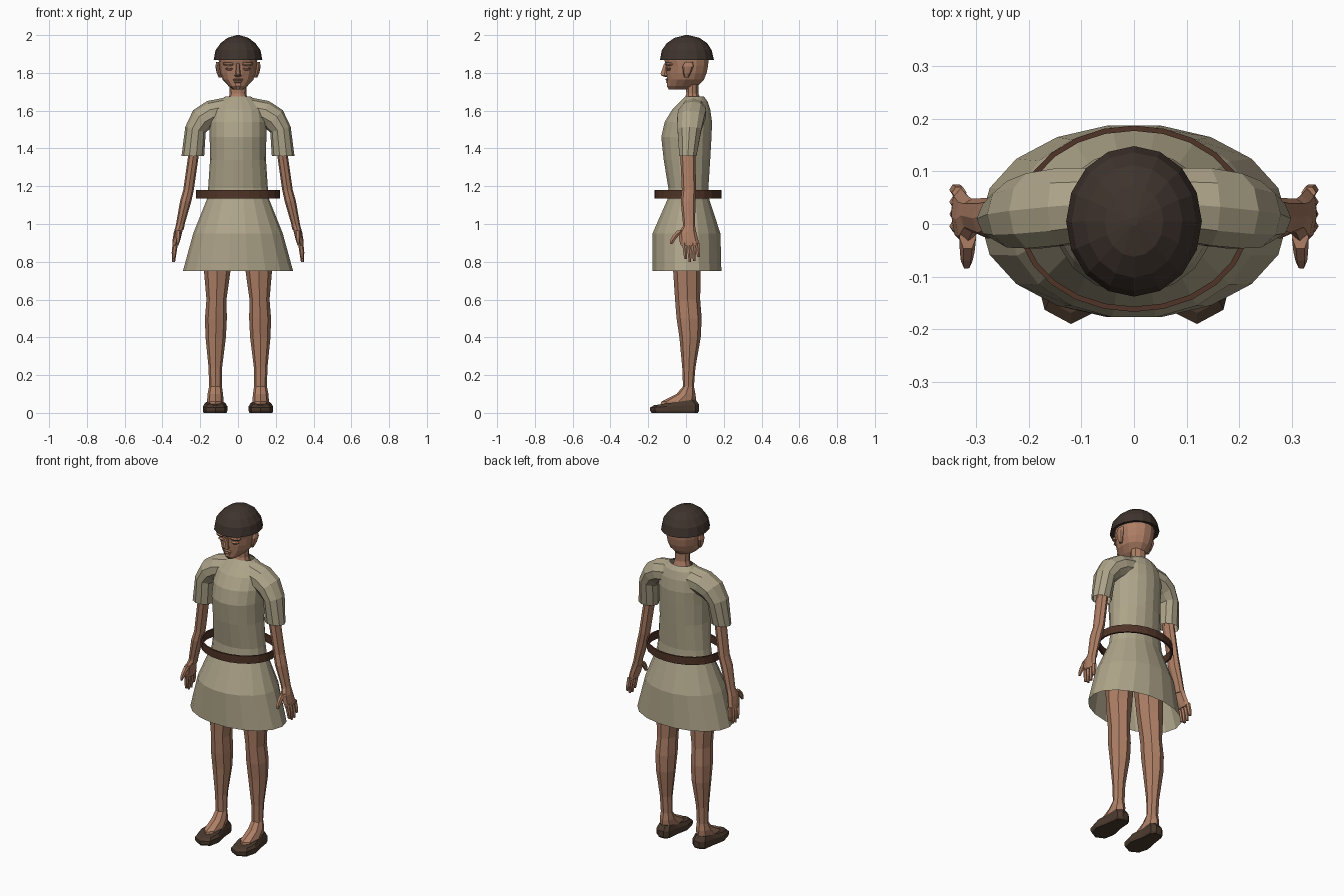
import bpy, bmesh, math

def material(name, rgb):
    m = bpy.data.materials.new(name)
    m.diffuse_color = (*rgb, 1)
    return m

SKIN = material("skin", (.42, .21, .13))
CLOTH = material("cloth", (.42, .37, .25))
CAP = material("cap_brown", (.05, .034, .027))
LEATHER = material("leather", (.08, .034, .02))
SHOE = material("shoe_brown", (.07, .042, .027))

def skin_loops(name, loops, mat, caps=(True, True), mirror=False):
    """Bridge equal-length loops of points into a flat-shaded surface."""
    bm = bmesh.new()
    vs = [[bm.verts.new(p) for p in loop] for loop in loops]
    n = len(vs[0])
    for a, b in zip(vs, vs[1:]):
        for i in range(n):
            j = (i + 1) % n
            bm.faces.new((a[i], a[j], b[j], b[i]))
    if caps[0]:
        bm.faces.new(vs[0][::-1])
    if caps[1]:
        bm.faces.new(vs[-1])
    bmesh.ops.remove_doubles(bm, verts=bm.verts, dist=1e-5)
    bmesh.ops.recalc_face_normals(bm, faces=bm.faces)
    me = bpy.data.meshes.new(name)
    bm.to_mesh(me)
    bm.free()
    me.materials.append(mat)
    ob = bpy.data.objects.new(name, me)
    bpy.context.collection.objects.link(ob)
    if mirror:
        mod = ob.modifiers.new("mirror", 'MIRROR')
        mod.use_clip = False
        mod.use_mirror_merge = False
    return ob

def ring(x, y0, y1, z, rx, n, tilt=0):
    """Elliptic ring from y0 to y1, optionally tilted about the y axis."""
    t, pts = math.radians(tilt), []
    for i in range(n):
        a = 2 * math.pi * i / n
        u = rx * math.cos(a)
        pts.append((x + u * math.cos(t), (y0 + y1) / 2 + (y1 - y0) / 2 * math.sin(a),
                    z + u * math.sin(t)))
    return pts

def loft(name, rows, n, mat, **kw):
    return skin_loops(name, [ring(*r[:5], n, *r[5:]) for r in rows], mat, **kw)

# Tunic body with flared open skirt: x, front, back, height, half width
loft("tunic", [
    (0, -.18, .19, .75, .292), (0, -.18, .185, .95, .237), (0, -.10, .125, 1.13, .165),
    (0, -.095, .12, 1.19, .158), (0, -.12, .13, 1.34, .148), (0, -.133, .137, 1.46, .15),
    (0, -.115, .14, 1.54, .15), (0, -.075, .13, 1.605, .14), (0, -.03, .115, 1.65, .105),
    (0, -.005, .095, 1.675, .068)], 18, CLOTH, caps=(False, False))

# Sleeves arching from the shoulder
loft("sleeve", [
    (.06, -.03, .11, 1.60, .07, 82), (.14, -.045, .11, 1.585, .07, 70),
    (.19, -.05, .1, 1.555, .067, 45), (.225, -.048, .085, 1.50, .056, 15),
    (.239, -.038, .058, 1.36, .06, 0)], 10, CLOTH, caps=(False, False), mirror=True)

# Loose belt hoop
loft("belt", [
    (0, -.167, .187, 1.135, .222), (0, -.167, .187, 1.18, .222),
    (0, -.157, .177, 1.18, .212), (0, -.157, .177, 1.135, .212),
    (0, -.167, .187, 1.135, .222)], 24, LEATHER, caps=(False, False))

# Head and neck
loft("neck", [(0, -.02, .09, 1.63, .06), (0, 0, .068, 1.69, .044),
              (0, -.005, .07, 1.78, .046)], 10, SKIN)
loft("head", [
    (0, -.092, .03, 1.712, .026), (0, -.104, .065, 1.73, .05), (0, -.102, .098, 1.765, .082),
    (0, -.105, .112, 1.80, .094), (0, -.108, .12, 1.84, .1), (0, -.117, .122, 1.865, .102),
    (0, -.11, .115, 1.91, .09), (0, -.05, .06, 1.96, .04)], 14, SKIN)
loft("nose", [
    (0, -.118, -.09, 1.85, .008), (0, -.138, -.09, 1.795, .014),
    (0, -.132, -.09, 1.785, .019), (0, -.112, -.09, 1.778, .01)], 6, SKIN)
for nm, z, w, d in (("upper_lip", 1.764, .028, -.110), ("lower_lip", 1.752, .024, -.108)):
    loft(nm, [(0, d + .006, -.08, z - .006, w * .8), (0, d, -.08, z, w),
              (0, d + .006, -.08, z + .006, w * .8)], 8, SKIN)

# Eyelids, brows and ears
loft("eyelid", [(.042, -.098, -.07, 1.812, .012), (.042, -.106, -.07, 1.822, .025),
                (.042, -.1, -.07, 1.832, .014)], 8, SKIN, mirror=True)
loft("brow", [(.044, -.106, -.06, 1.838, .03), (.044, -.113, -.06, 1.848, .036),
              (.044, -.108, -.06, 1.856, .03)], 8, SKIN, mirror=True)
loft("ear", [(.094, -.008, .012, 1.775, .008), (.102, -.016, .026, 1.80, .011),
             (.108, -.018, .04, 1.835, .012), (.106, -.006, .036, 1.857, .009)],
     8, SKIN, mirror=True)

# Faceted cap
loft("cap", [
    (0, -.12, .125, 1.872, .108), (0, -.138, .148, 1.868, .129), (0, -.128, .136, 1.92, .119),
    (0, -.102, .112, 1.957, .092), (0, -.062, .072, 1.985, .056), (0, -.004, .014, 2.0, .008)],
    16, CAP, caps=(False, True))

# Arms
loft("arm", [
    (.222, -.025, .055, 1.50, .035), (.236, -.03, .05, 1.36, .028),
    (.262, -.022, .053, 1.18, .028), (.277, -.028, .05, 1.12, .03),
    (.305, -.016, .048, 1.0, .023), (.311, -.018, .048, .97, .024)], 8, SKIN, mirror=True)

# Hands: palm, thumb and four fingers
loft("palm", [
    (.308, -.016, .048, .99, .022), (.318, -.038, .055, .955, .022),
    (.327, -.035, .066, .91, .02), (.332, -.026, .07, .885, .016)], 8, SKIN, mirror=True)
loft("thumb", [
    (.316, -.05, .0, .965, .016), (.317, -.072, -.035, .94, .014),
    (.318, -.085, -.056, .915, .011), (.319, -.086, -.07, .895, .006)], 6, SKIN, mirror=True)
for i in range(4):
    y = -.022 + i * .023
    tip = (.815, .80, .803, .825)[i]
    loft("finger_%d" % (i + 1), [
        (.332, y, y + .025, .9, .014), (.338, y + .006, y + .03, .85, .013),
        (.341, y + .012, y + .027, tip, .008)], 6, SKIN, mirror=True)

# Legs running into the feet
loft("leg", [
    (.1, -.08, .085, .95, .08), (.11, -.068, .077, .75, .07), (.114, -.058, .075, .6, .053),
    (.117, -.05, .083, .5, .058), (.118, -.035, .078, .4, .054), (.12, -.02, .05, .24, .036),
    (.119, -.016, .042, .14, .034), (.12, -.05, .05, .1, .041),
    (.12, -.13, .055, .06, .044), (.12, -.14, .05, .03, .04)], 8, SKIN, mirror=True)

# Shoes: one outline scaled over three levels, lower at the toe
OUTLINE = [(.12, -.19), (.17, -.163), (.186, -.1), (.17, -.02), (.16, .05), (.135, .07),
           (.1, .07), (.078, .05), (.073, -.02), (.056, -.1), (.07, -.165)]

def sole(z, s, slope=0):
    return [(.12 + (x - .12) * s, -.06 + (y + .06) * s, z + slope * (y + .06)) for x, y in OUTLINE]

skin_loops("shoe", [sole(0, .94), sole(.012, 1), sole(.036, 1, .06), sole(.056, .84, .12)],
           SHOE, mirror=True)
